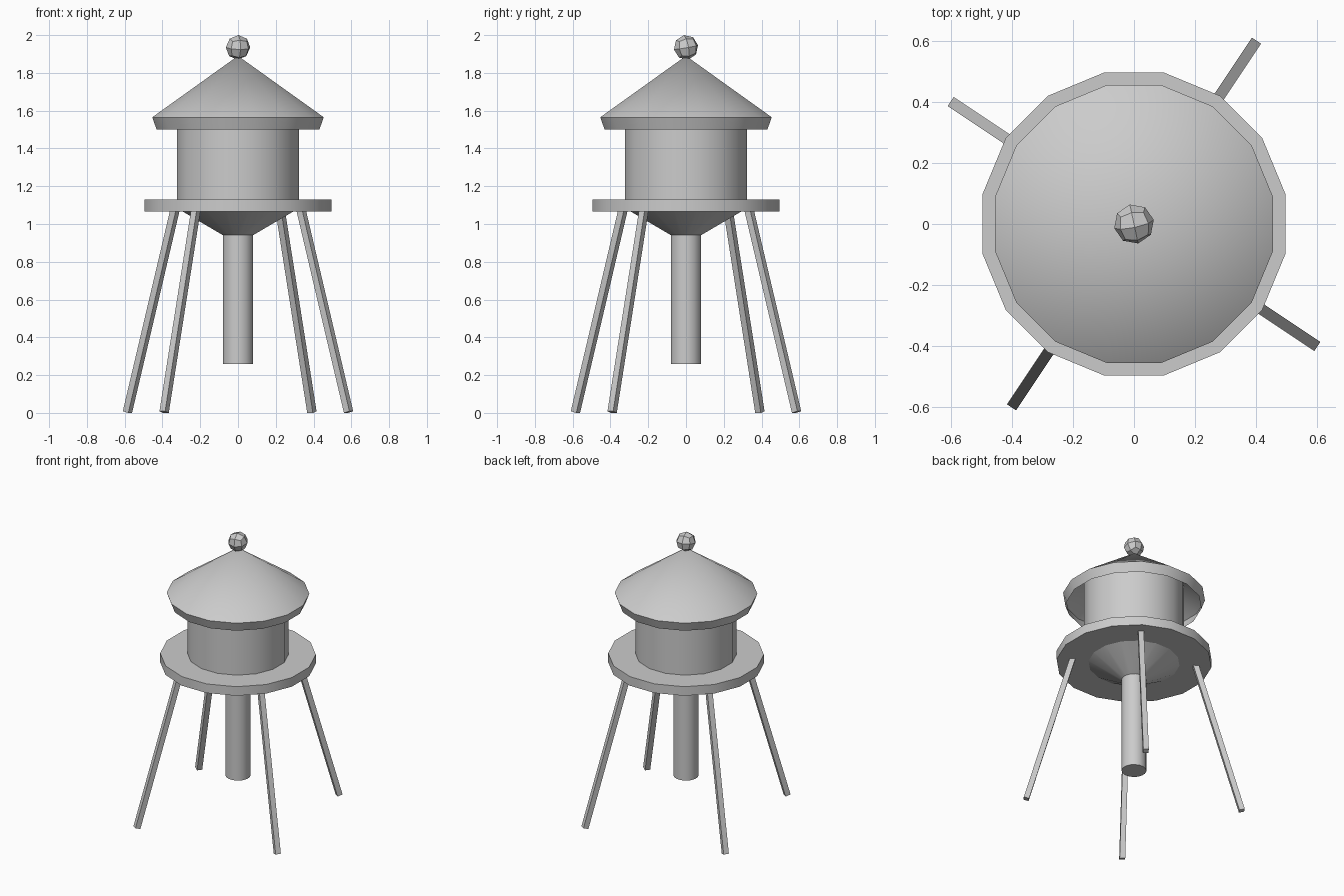
import bpy, bmesh, math
from mathutils import Vector, Matrix

if "Cube" in bpy.data.objects:
    bpy.data.objects.remove(bpy.data.objects["Cube"])

SIDES = 16
HALF = math.pi / SIDES


def finish(name, bm, smooth=True):
    bmesh.ops.recalc_face_normals(bm, faces=bm.faces)
    mesh = bpy.data.meshes.new(name)
    bm.to_mesh(mesh)
    bm.free()
    ob = bpy.data.objects.new(name, mesh)
    bpy.context.collection.objects.link(ob)
    if smooth:
        bpy.ops.object.select_all(action='DESELECT')
        ob.select_set(True)
        bpy.context.view_layer.objects.active = ob
        bpy.ops.object.shade_smooth_by_angle(angle=math.radians(30))
    return ob


def lathe(name, profile, cap_start=True, cap_end=True):
    """Turn (radius, z) points about z; a zero radius makes a tip."""
    bm = bmesh.new()
    rings = []
    for r, z in profile:
        if r == 0:
            rings.append([bm.verts.new((0, 0, z))] * SIDES)
        else:
            rings.append([bm.verts.new((r * math.cos(HALF * (2 * i + 1)),
                                        r * math.sin(HALF * (2 * i + 1)), z))
                          for i in range(SIDES)])
    for a, b in zip(rings, rings[1:]):
        for i in range(SIDES):
            j = (i + 1) % SIDES
            bm.faces.new(list(dict.fromkeys((a[i], a[j], b[j], b[i]))))
    if cap_start:
        bm.faces.new(rings[0][::-1])
    if cap_end:
        bm.faces.new(rings[-1])
    return finish(name, bm)


# Tank with funnel bottom, reaching up inside the hollow roof
lathe("tank", [(0.08, 0.94), (0.328, 1.083), (0.328, 1.645)])

# Pipe under the tank
lathe("pipe", [(0.081, 0.26), (0.081, 0.96)])

# Walkway
lathe("platform", [(0.505, 1.065), (0.505, 1.13)])

# Hollow cone roof with an inward sloping rim
lathe("roof", [(0.439, 1.50), (0.463, 1.565), (0, 1.89)], False, False)

# Faceted ball on the tip
bm = bmesh.new()
bmesh.ops.create_cube(bm, size=1)
bmesh.ops.subdivide_edges(bm, edges=bm.edges[:], cuts=1, use_grid_fill=True)
for v in bm.verts:
    v.co = v.co.normalized() * 0.066
bmesh.ops.rotate(bm, verts=bm.verts, cent=(0, 0, 0),
                 matrix=Matrix.Rotation(math.radians(12), 3, 'Z')
                 @ Matrix.Rotation(math.radians(10), 3, 'X'))
bmesh.ops.translate(bm, verts=bm.verts, vec=(0, 0, 2.0 - max(v.co.z for v in bm.verts)))
finish("finial_ball", bm, smooth=False)

# Four splayed square legs
for k, side in enumerate(("back_right", "back_left", "front_left", "front_right")):
    top, foot = Vector((0.397, 0, 1.09)), Vector((0.704, 0, 0.0045))
    axis = top - foot
    bm = bmesh.new()
    bmesh.ops.create_cube(bm, size=1, matrix=Matrix.Diagonal((0.036, 0.036, axis.length, 1)))
    tilt = Matrix.Rotation(math.atan2(axis.x, axis.z), 4, 'Y')
    spin = Matrix.Rotation(5 * HALF + k * math.pi / 2, 4, 'Z')
    bm.transform(spin @ Matrix.Translation((top + foot) / 2) @ tilt)
    finish(side + "_leg", bm, smooth=False)
